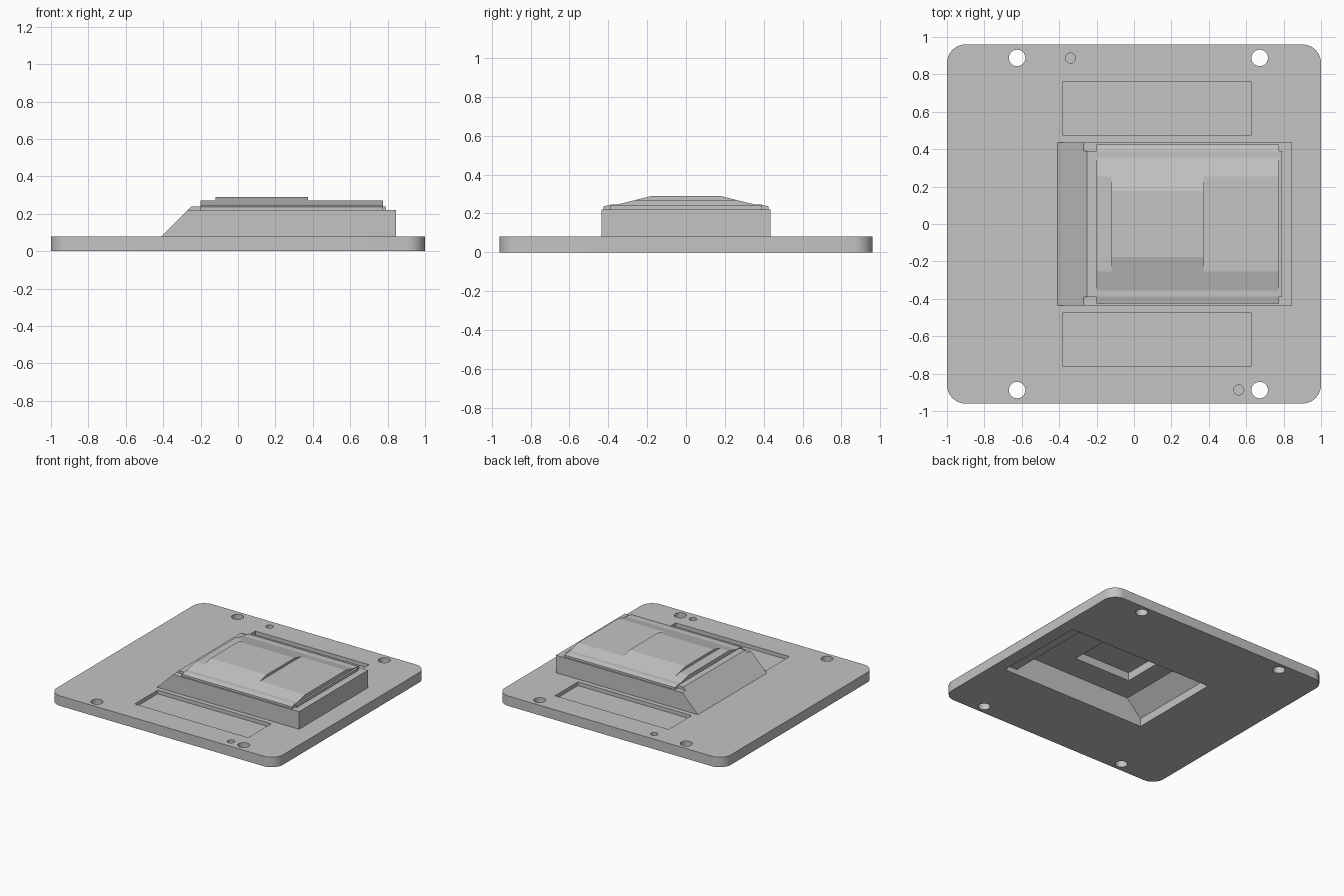
import bpy, bmesh, math
from mathutils import Vector

if "Cube" in bpy.data.objects:
    bpy.data.objects.remove(bpy.data.objects["Cube"])

grey = bpy.data.materials.new("light grey")
grey.diffuse_color = (0.55, 0.55, 0.55, 1)
grey.use_nodes = True
grey.node_tree.nodes["Principled BSDF"].inputs["Base Color"].default_value = grey.diffuse_color


def prism(name, pts, axis, lo, hi):
    """Extrude a 2D profile along an axis: 'x' takes (y,z), 'y' takes (x,z), 'z' takes (x,y)."""
    place = {'x': lambda a, b: (lo, a, b), 'y': lambda a, b: (a, lo, b), 'z': lambda a, b: (a, b, lo)}[axis]
    bm = bmesh.new()
    face = bm.faces.new([bm.verts.new(place(a, b)) for a, b in pts])
    ext = bmesh.ops.extrude_face_region(bm, geom=[face])
    step = Vector([hi - lo if c == axis else 0 for c in 'xyz'])
    bmesh.ops.translate(bm, vec=step, verts=[g for g in ext['geom'] if isinstance(g, bmesh.types.BMVert)])
    bmesh.ops.recalc_face_normals(bm, faces=bm.faces)
    mesh = bpy.data.meshes.new(name)
    bm.to_mesh(mesh)
    bm.free()
    mesh.materials.append(grey)
    ob = bpy.data.objects.new(name, mesh)
    bpy.context.collection.objects.link(ob)
    return ob


def box(name, x0, x1, y0, y1, z0, z1):
    return prism(name, [(x0, y0), (x1, y0), (x1, y1), (x0, y1)], 'z', z0, z1)


def disc(name, x, y, r, z0, z1, n=32):
    pts = [(x + r * math.cos(math.tau * i / n), y + r * math.sin(math.tau * i / n)) for i in range(n)]
    return prism(name, pts, 'z', z0, z1)


def combine(target, other, op):
    mod = target.modifiers.new(op, 'BOOLEAN')
    mod.operation, mod.solver, mod.object = op, 'EXACT', other
    bpy.context.view_layer.objects.active = target
    bpy.ops.object.modifier_apply(modifier=mod.name)
    bpy.data.objects.remove(other)


# rounded base plate
W, D, T, R = 1.0, 0.96, 0.08, 0.1
outline = []
for k, (sx, sy) in enumerate([(1, 1), (-1, 1), (-1, -1), (1, -1)]):
    for i in range(13):
        a = math.pi / 2 * (k + i / 12)
        outline.append((sx * (W - R) + R * math.cos(a), sy * (D - R) + R * math.sin(a)))
cover = prism("mounting_cover", outline, 'z', 0, T)

# housing with sloped end, and the thin slab above it
combine(cover, prism("housing", [(-0.45, 0.04), (0.845, 0.04), (0.845, 0.22), (-0.27, 0.22)],
                     'y', -0.435, 0.435), 'UNION')
combine(cover, prism("slab", [(-0.29, 0.2), (0.79, 0.2), (0.79, 0.24), (-0.25, 0.24)],
                     'y', -0.39, 0.39), 'UNION')

# stepped lid: low deck along the full length, taller deck in the middle
def lid_profile(top_y, top_z):
    half = [(0.425, 0.21), (0.425, 0.236), (0.387, 0.245), (0.355, 0.245), (top_y, top_z)]
    return half + [(-y, z) for y, z in reversed(half)]

combine(cover, prism("low_deck", lid_profile(0.255, 0.27), 'x', -0.2, 0.775), 'UNION')
combine(cover, prism("high_deck", lid_profile(0.177, 0.29), 'x', -0.12, 0.375), 'UNION')

# hollow underside, with a shallow ledge and a deeper centre recess
combine(cover, prism("cavity", [(-0.38, -0.02), (0.79, -0.02), (0.79, 0.19), (-0.255, 0.19), (-0.38, 0.065)],
                     'y', -0.38, 0.38), 'DIFFERENCE')
combine(cover, box("ledge", 0.7, 0.9, -0.38, 0.38, -0.02, 0.04), 'DIFFERENCE')
combine(cover, box("recess", -0.1, 0.4, -0.18, 0.18, 0.15, 0.255), 'DIFFERENCE')

# label pockets and screw holes on both sides, pin holes in opposite corners
for s in (-1, 1):
    y0, y1 = sorted((s * 0.472, s * 0.762))
    combine(cover, box("pocket", -0.38, 0.625, y0, y1, 0.05, 0.12), 'DIFFERENCE')
    for x in (-0.625, 0.672):
        combine(cover, disc("screw_hole", x, s * 0.888, 0.044, -0.05, 0.15), 'DIFFERENCE')
    combine(cover, disc("pin_hole", -0.34 if s > 0 else 0.56, s * 0.887, 0.027, 0.04, 0.12), 'DIFFERENCE')

# smooth only the rounded corners and holes
bpy.context.view_layer.objects.active = cover
cover.select_set(True)
bpy.ops.object.shade_smooth_by_angle(angle=math.radians(12))
